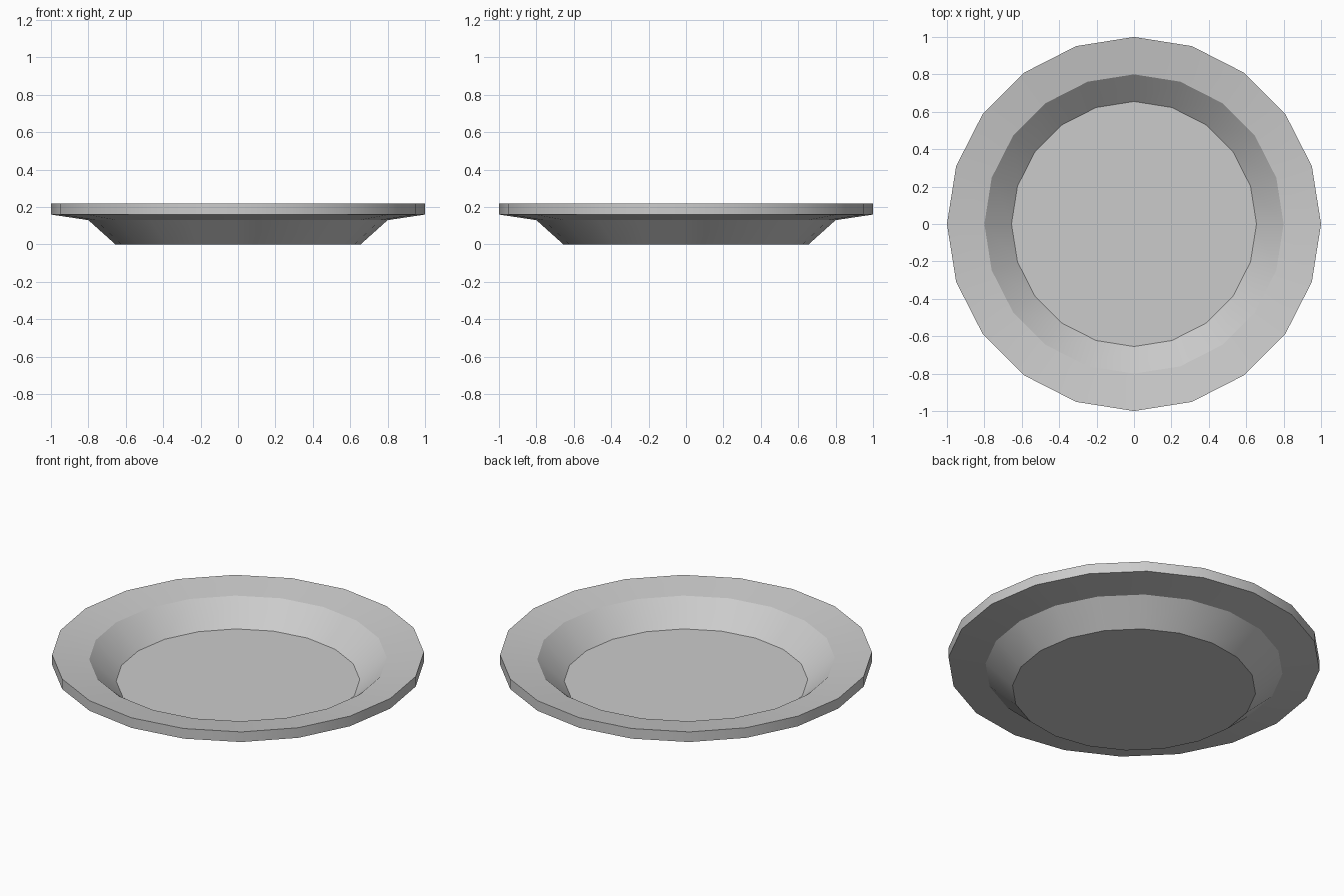
import bpy, bmesh, math

if "Cube" in bpy.data.objects:
    bpy.data.objects.remove(bpy.data.objects["Cube"])

SIDES = 20
# Profile (radius, height): underside centre edge, out to the rim, back in to the floor
PROFILE = [(0.655, 0.0), (0.80, 0.13), (1.0, 0.16),
           (1.0, 0.22), (0.80, 0.19), (0.655, 0.06)]

# Plate: stacked rings joined into walls
bm = bmesh.new()
rings = []
for r, z in PROFILE:
    angles = [math.tau * i / SIDES for i in range(SIDES)]
    rings.append([bm.verts.new((r * math.cos(a), r * math.sin(a), z)) for a in angles])
for lower, upper in zip(rings, rings[1:]):
    for i in range(SIDES):
        j = (i + 1) % SIDES
        bm.faces.new((lower[i], lower[j], upper[j], upper[i]))

# Flat base and eating surface
bm.faces.new(rings[0][::-1])
bm.faces.new(rings[-1])
bmesh.ops.recalc_face_normals(bm, faces=bm.faces)

mesh = bpy.data.meshes.new("plate")
bm.to_mesh(mesh)
bm.free()
plate = bpy.data.objects.new("plate", mesh)
bpy.context.collection.objects.link(plate)

# Smooth walls with crisp profile edges
bpy.context.view_layer.objects.active = plate
plate.select_set(True)
bpy.ops.object.shade_smooth_by_angle(angle=math.radians(30))
